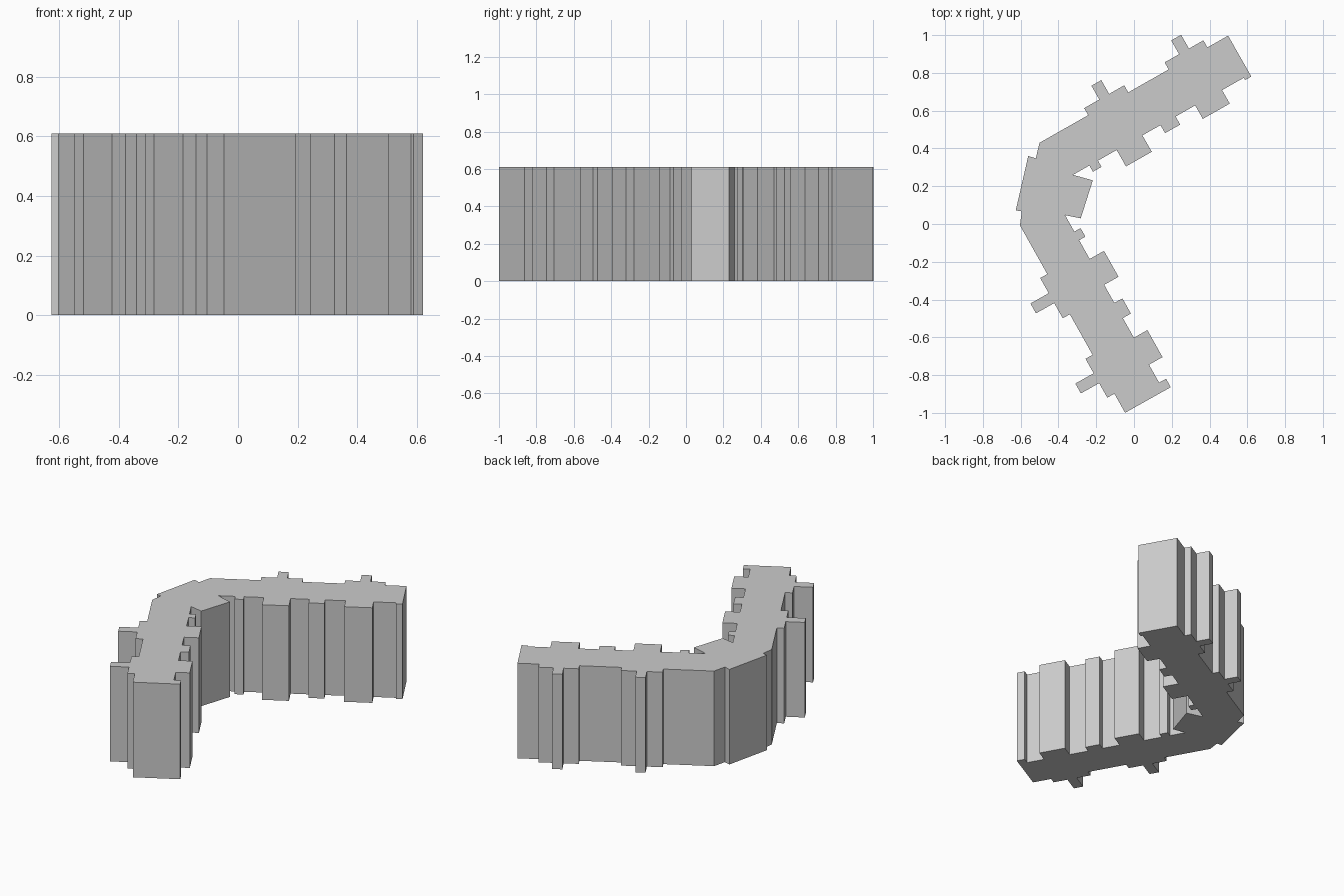
import bpy
import bmesh
from math import cos, sin, radians

cube = bpy.data.objects.get("Cube")
if cube:
    bpy.data.objects.remove(cube, do_unlink=True)

HEIGHT = 0.61
INNER = -0.235     # courtyard wall line, measured from the street wall


def stepped(start, end, base, bumps):
    """Wall line from start to end that steps out to each (from, to, offset)."""
    line = [(start, base)]
    for a, b, offset in bumps:
        previous = line[-1][1]
        line += [(a, previous), (a, offset), (b, offset), (b, base)]
    line.append((end, base))
    # drop repeated points where neighbouring steps touch
    clean = []
    for p in line:
        if not clean or p != clean[-1]:
            clean.append(p)
    return clean


def wing(origin, angle, side, length, stack, bay, tip, tip_start):
    """Outline of one wing, along the street wall and back along the courtyard."""
    street = [(0, 0)]
    for middle in (0.418, 0.904):
        # stair projection with a narrow stack in its centre
        half = 0.122 if middle < 0.5 else 0.118
        step, thin = 0.043, 0.03
        street += [(middle - half, 0), (middle - half, step),
                   (middle - thin, step), (middle - thin, stack),
                   (middle + thin, stack), (middle + thin, step),
                   (middle + half, step), (middle + half, 0)]
    street.append((length, 0))
    court = stepped(0.07, tip_start, INNER, [
        (0.17, 0.222, -0.273),
        (0.336, 0.493, -bay),
        (0.603, 0.695, -0.284),
        (0.814, 0.978, -0.317)])
    court += [(tip_start, tip), (length, tip)]
    c, s = cos(radians(angle)), sin(radians(angle))
    return [(origin[0] + u * c - side * v * s,
             origin[1] + u * s + side * v * c)
            for u, v in street + court[::-1]]


# Two mirrored wings joined by a corner block
back_wing = wing((-0.5, 0.43), 29.6, 1, 1.148, 0.127, 0.335, -0.249, 1.11)
front_wing = wing((-0.604, -0.007), -60.7, -1, 1.138, 0.154, 0.322, -0.277, 1.087)
corner_court = [(-0.218, 0.231), (-0.282, 0.03)]
corner_street = [(-0.594, 0.067), (-0.626, 0.072), (-0.56, 0.36), (-0.52, 0.348)]
outline = back_wing + corner_court + front_wing[::-1] + corner_street

# Extrude the footprint to the flat roof
bm = bmesh.new()
floor = bm.faces.new([bm.verts.new((x, y, 0)) for x, y in outline])
roof = bmesh.ops.extrude_face_region(bm, geom=[floor], use_keep_orig=True)["geom"]
bmesh.ops.translate(bm, vec=(0, 0, HEIGHT),
                    verts=[g for g in roof if isinstance(g, bmesh.types.BMVert)])
bmesh.ops.remove_doubles(bm, verts=bm.verts, dist=0.0005)
bmesh.ops.recalc_face_normals(bm, faces=bm.faces)
mesh = bpy.data.meshes.new("building_block")
bm.to_mesh(mesh)
bm.free()

# Plain grey walls and roof
grey = bpy.data.materials.new("plain_grey")
grey.use_nodes = True
colour = (0.6, 0.6, 0.6, 1)
grey.diffuse_color = colour
grey.node_tree.nodes["Principled BSDF"].inputs["Base Color"].default_value = colour
mesh.materials.append(grey)

building = bpy.data.objects.new("building_block", mesh)
bpy.context.collection.objects.link(building)
